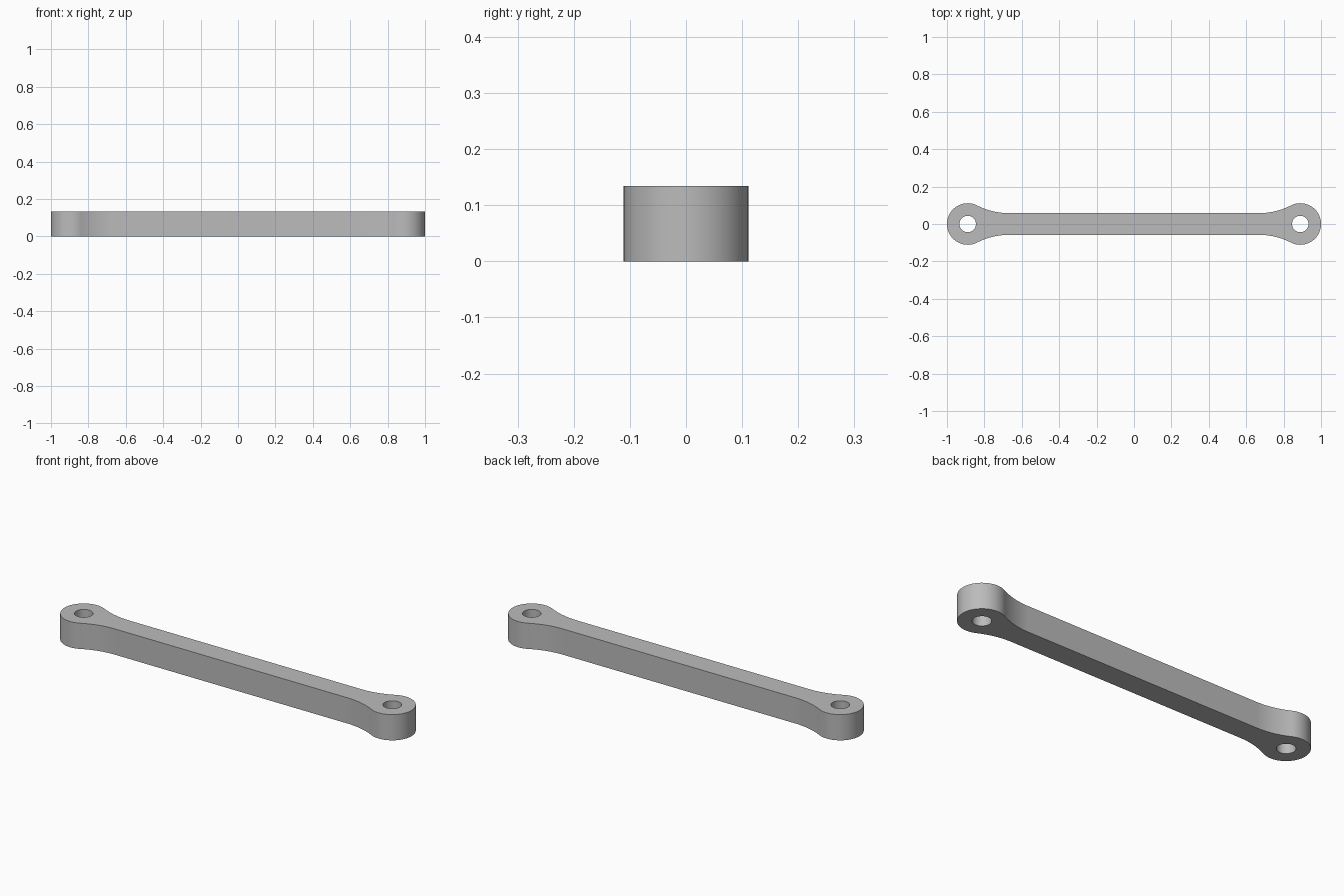
import bpy, bmesh
from math import cos, sin, pi, atan2, sqrt, radians
from mathutils import Vector

if "Cube" in bpy.data.objects:
    bpy.data.objects.remove(bpy.data.objects["Cube"], do_unlink=True)

EYE_X, EYE_R, HOLE_R = 0.889, 0.111, 0.044   # rounded ends and their pin holes
BAR_HALF, HEIGHT = 0.058, 0.134              # straight shank
FILLET_R = 0.38                              # concave blend from shank to end

grey = bpy.data.materials.new("plain grey")
grey.use_nodes = True
grey.diffuse_color = (0.5, 0.5, 0.5, 1)
grey.node_tree.nodes["Principled BSDF"].inputs["Base Color"].default_value = (0.5, 0.5, 0.5, 1)


def arc(cx, cy, r, a0, a1, n):
    return [Vector((cx + r * cos(a0 + (a1 - a0) * i / n),
                    cy + r * sin(a0 + (a1 - a0) * i / n), 0)) for i in range(n + 1)]


def prism(name, outline, z0, z1):
    bm = bmesh.new()
    base = bm.faces.new([bm.verts.new((p.x, p.y, z0)) for p in outline])
    top = bmesh.ops.extrude_face_region(bm, geom=[base])["geom"]
    bmesh.ops.translate(bm, vec=(0, 0, z1 - z0),
                        verts=[g for g in top if isinstance(g, bmesh.types.BMVert)])
    bmesh.ops.recalc_face_normals(bm, faces=bm.faces)
    mesh = bpy.data.meshes.new(name)
    bm.to_mesh(mesh)
    bm.free()
    mesh.materials.append(grey)
    obj = bpy.data.objects.new(name, mesh)
    bpy.context.collection.objects.link(obj)
    return obj


# Quarter outline: the blend is tangent to both the shank and the rounded end
fy = BAR_HALF + FILLET_R
fx = EYE_X - sqrt((EYE_R + FILLET_R) ** 2 - fy ** 2)
touch = atan2(fy, fx - EYE_X)
quarter = arc(EYE_X, 0, EYE_R, 0, touch, 32)
quarter += arc(fx, fy, FILLET_R, touch - pi, -pi / 2, 16)[1:]

# Mirror the quarter across both axes
half = quarter + [Vector((-p.x, p.y, 0)) for p in reversed(quarter)]
outline = half + [Vector((p.x, -p.y, 0)) for p in reversed(half[1:-1])]
link = prism("link_arm", outline, 0, HEIGHT)
bpy.context.view_layer.objects.active = link

# Pin holes through both ends
for side in (-1, 1):
    cutter = prism("pin_hole_cutter", arc(side * EYE_X, 0, HOLE_R, 0, 2 * pi, 48)[:-1],
                   -0.1, HEIGHT + 0.1)
    cutter.hide_render = True
    cut = link.modifiers.new("pin_hole", "BOOLEAN")
    cut.operation, cut.solver, cut.object = "DIFFERENCE", "EXACT", cutter
    bpy.ops.object.modifier_apply(modifier=cut.name)
    bpy.data.objects.remove(cutter, do_unlink=True)

# Smooth round walls, crisp rims
bpy.ops.object.select_all(action="DESELECT")
link.select_set(True)
bpy.ops.object.shade_smooth_by_angle(angle=radians(30))
